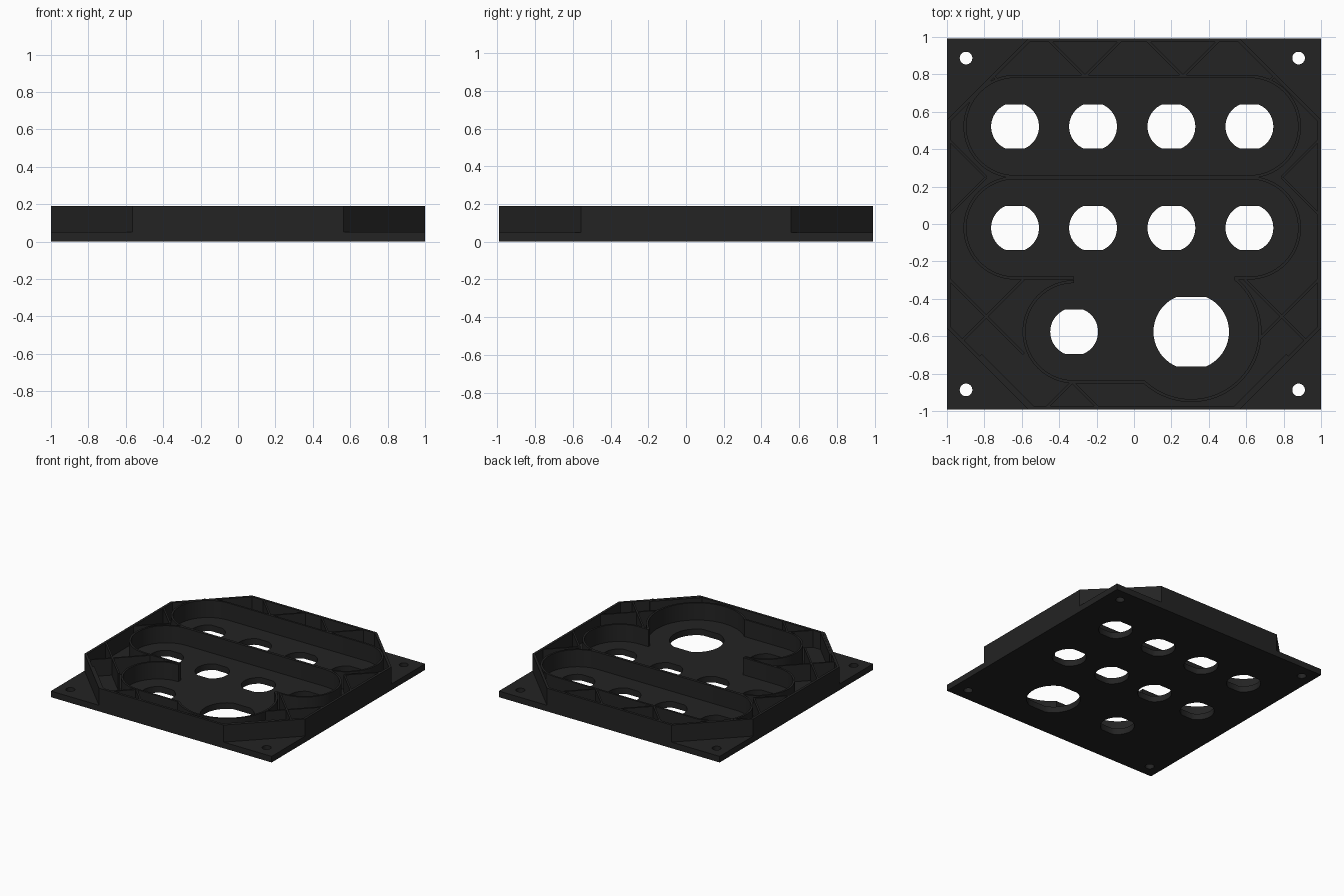
import bpy, bmesh, math
from math import pi, sin, cos, asin

if "Cube" in bpy.data.objects:
    bpy.data.objects.remove(bpy.data.objects["Cube"])

HX, HY, BASE, TOP = 1.0, 0.993, 0.05, 0.19   # half sizes, floor and rim heights
T = 0.016                                    # wall thickness
R = 0.26                                     # inner radius of the slots
COLS = (-0.636, -0.219, 0.2, 0.617)
ROWS = (0.521, -0.021)
LOW = -0.576                                 # centre line of the lower pocket

mat = bpy.data.materials.new("charcoal black")
mat.diffuse_color = (0.017, 0.017, 0.017, 1)
mat.use_nodes = True
mat.node_tree.nodes["Principled BSDF"].inputs["Base Color"].default_value = mat.diffuse_color


def prism(name, pts, z0, z1):
    bm = bmesh.new()
    face = bm.faces.new([bm.verts.new((x, y, z0)) for x, y in pts])
    ext = bmesh.ops.extrude_face_region(bm, geom=[face])
    bmesh.ops.translate(bm, vec=(0, 0, z1 - z0),
                        verts=[v for v in ext["geom"] if isinstance(v, bmesh.types.BMVert)])
    bmesh.ops.recalc_face_normals(bm, faces=bm.faces[:])
    me = bpy.data.meshes.new(name)
    bm.to_mesh(me)
    bm.free()
    me.materials.append(mat)
    ob = bpy.data.objects.new(name, me)
    bpy.context.scene.collection.objects.link(ob)
    return ob


def arc(cx, cy, r, a0, a1, n=32):
    return [(cx + r * cos(a0 + (a1 - a0) * i / n), cy + r * sin(a0 + (a1 - a0) * i / n))
            for i in range(n + 1)]


def circle(cx, cy, r, n=24):
    return arc(cx, cy, r, 0, 2 * pi, n)[:-1]


def flat_circle(cx, cy, r, h):
    # circle with flats at the back and front
    a = asin(h / r)
    return arc(cx, cy, r, -a, a, 20) + arc(cx, cy, r, pi - a, pi + a, 20)


def slot(cy, r):
    return arc(COLS[0], cy, r, pi / 2, 3 * pi / 2) + arc(COLS[3], cy, r, -pi / 2, pi / 2)


def pocket(t):
    # small round end on the left, large round end on the right, open at the back
    r, big, cx = R + t, 0.36 + t, 0.306
    return (arc(-0.32, LOW, r, pi / 2, 3 * pi / 2)
            + arc(cx, LOW, big, pi + asin(r / big), 2 * pi + asin(0.275 / big), 48)
            + [(cx + big * cos(asin(0.275 / big)), -0.25), (-0.32 - t, -0.25)])


def octagon(inset):
    x, y, c = HX - inset, HY - inset, 0.435 - inset * 0.586
    return [(-x + c, -y), (x - c, -y), (x, -y + c), (x, y - c),
            (x - c, y), (-x + c, y), (-x, y - c), (-x, -y + c)]


def boolean(ob, cutters, op="DIFFERENCE"):
    for c in cutters:
        m = ob.modifiers.new("cut", "BOOLEAN")
        m.object, m.operation, m.solver = c, op, "EXACT"


def bake(ob):
    dg = bpy.context.evaluated_depsgraph_get()
    me = bpy.data.meshes.new_from_object(ob.evaluated_get(dg))
    ob.modifiers.clear()
    ob.data = me


# Helpers that carve the pockets and holes
cut_pockets = [prism("cutter", slot(y, R), BASE - 0.01, 0.4) for y in ROWS]
cut_pockets.append(prism("cutter", pocket(0), BASE - 0.01, 0.4))
cut_inside = prism("cutter", octagon(0.02), BASE - 0.01, 0.4)
keep_inside = prism("cutter", octagon(0.01), -0.1, 0.5)
shapes = [flat_circle(x, y, 0.128, 0.118) for x in COLS for y in ROWS]
shapes += [flat_circle(-0.32, LOW, 0.128, 0.118), flat_circle(0.306, LOW, 0.202, 0.187)]
shapes += [circle(x, y, 0.034) for x in (-0.898, 0.88) for y in (-0.887, 0.887)]
cut_holes = [prism("cutter", s, -0.1, 0.1) for s in shapes]
helpers = cut_pockets + cut_holes + [cut_inside, keep_inside]
for h in helpers:
    h.hide_render = True

parts = []

# Base plate with connector and screw holes
base = prism("base_plate", [(-HX, -HY), (HX, -HY), (HX, HY), (-HX, HY)], 0, BASE)
boolean(base, cut_holes)
parts.append(base)

# Outer eight-sided rim
rim = prism("outer_rim", octagon(0), BASE, TOP)
boolean(rim, [cut_inside])
parts.append(rim)

# Walls round the pockets
for name, pts in (("upper_slot_wall", slot(ROWS[0], R + T)),
                  ("middle_slot_wall", slot(ROWS[1], R + T)),
                  ("lower_pocket_wall", pocket(T))):
    wall = prism(name, pts, BASE, TOP)
    boolean(wall, cut_pockets)
    parts.append(wall)


# Diagonal ribs between the pocket walls and the rim
def rib(x, y, dx, dy, length):
    s, w = math.sqrt(0.5), 0.007
    ex, ey = x + dx * length, y + dy * length
    nx, ny = -dy * s * w, dx * s * w
    ob = prism("diagonal_rib", [(x + nx, y + ny), (ex + nx, ey + ny),
                                (ex - nx, ey - ny), (x - nx, y - ny)], BASE, TOP - 0.002)
    boolean(ob, [keep_inside], "INTERSECT")
    boolean(ob, cut_pockets)
    parts.append(ob)


for side in (-1, 1):
    for d in (-1, 1):
        rib(side * 0.262, 0.79, d, 1, 0.25)             # back edge
        rib(side * 0.79, 0.25, side, d, 0.25)           # notch between slots
        rib(side * 0.59, -0.495 + d * 0.2, side, -d, 0.45)  # crossed pair at the front sides
    rib(side * 0.82, -0.70, -side, -1, 0.3)             # front corners
    rib(side * 0.72, 0.76, side, 1, 0.25)               # back corners
for d in (-1, 1):
    rib(-0.33, -0.845, d, -1, 0.2)                      # front edge

for p in parts:
    bake(p)
for h in helpers:
    bpy.data.objects.remove(h)

# Smooth the curved walls while keeping the rims sharp
for p in parts:
    bpy.ops.object.select_all(action="DESELECT")
    p.select_set(True)
    bpy.context.view_layer.objects.active = p
    bpy.ops.object.shade_smooth_by_angle(angle=math.radians(30))
